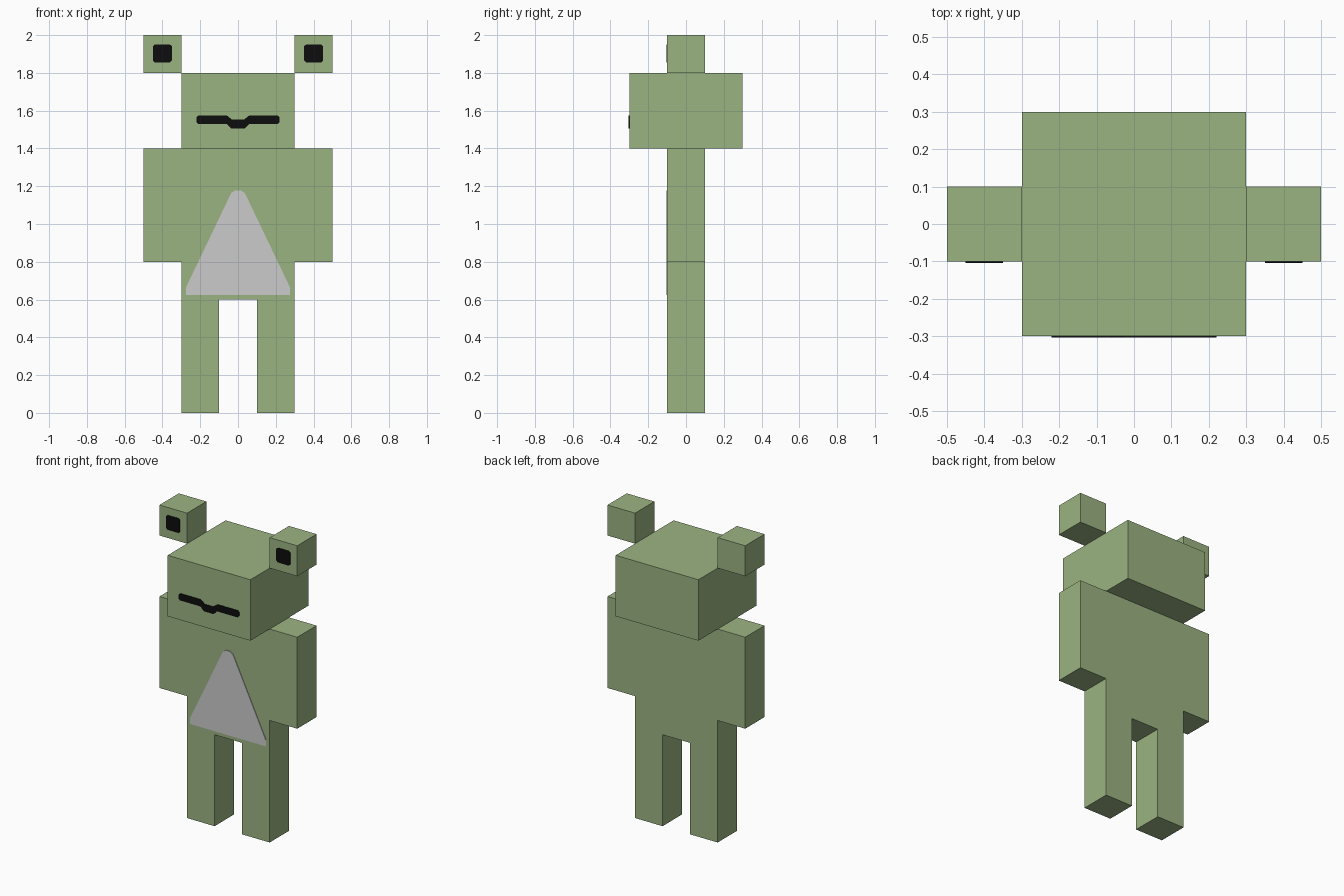
import bpy
import bmesh

cube = bpy.data.objects.get("Cube")
if cube:
    bpy.data.objects.remove(cube, do_unlink=True)


def material(name, rgb):
    mat = bpy.data.materials.new(name)
    mat.use_nodes = True
    color = (*rgb, 1.0)
    mat.diffuse_color = color
    mat.node_tree.nodes["Principled BSDF"].inputs["Base Color"].default_value = color
    return mat


green = material("soft green", (0.33, 0.456, 0.223))
grey = material("light grey", (0.597, 0.597, 0.597))
black = material("black", (0.004, 0.004, 0.004))


def add_object(name, bm, mat):
    bmesh.ops.recalc_face_normals(bm, faces=bm.faces)
    mesh = bpy.data.meshes.new(name)
    bm.to_mesh(mesh)
    bm.free()
    mesh.materials.append(mat)
    obj = bpy.data.objects.new(name, mesh)
    bpy.context.collection.objects.link(obj)
    return obj


def box(name, x, y, z, mat=green):
    """Box from (min, max) ranges along each axis."""
    bm = bmesh.new()
    bmesh.ops.create_cube(bm, size=1)
    for v in bm.verts:
        for axis, (low, high) in enumerate((x, y, z)):
            v.co[axis] = high if v.co[axis] > 0 else low
    return add_object(name, bm, mat)


def plate(name, outline, front, mat, thickness=0.004):
    """Thin plate with an (x, z) outline, lying on the front plane y = front."""
    bm = bmesh.new()
    face = bm.faces.new([bm.verts.new((x, front, z)) for x, z in outline])
    out = bmesh.ops.extrude_face_region(bm, geom=[face])["geom"]
    moved = [g for g in out if isinstance(g, bmesh.types.BMVert)]
    bmesh.ops.translate(bm, verts=moved, vec=(0, -thickness, 0))
    return add_object(name, bm, mat)


def mirrored(half):
    """Closed outline from its +x half."""
    return half + [(-x, z) for x, z in reversed(half)]


thin = (-0.1, 0.1)

# Head and torso
box("head", (-0.3, 0.3), (-0.3, 0.3), (1.4, 1.8))
box("torso", (-0.3, 0.3), thin, (0.6, 1.4))

# Limbs, ears and eyes on both sides
for side, s in (("left", 1), ("right", -1)):
    def span(a, b):
        return tuple(sorted((s * a, s * b)))

    box(side + "_arm", span(0.3, 0.5), thin, (0.8, 1.4))
    box(side + "_leg", span(0.1, 0.3), thin, (0.0, 0.6))
    box(side + "_ear", span(0.3, 0.5), thin, (1.8, 2.0))
    eye = mirrored([(0.04, 1.855), (0.05, 1.865), (0.05, 1.942), (0.04, 1.95)])
    plate(side + "_eye", [(x + s * 0.4, z) for x, z in eye], -0.1, black)

# Belly patch: a triangle with blunted corners
plate("belly_patch", mirrored([(0.275, 0.625), (0.275, 0.665), (0.05, 1.135),
                               (0.035, 1.165), (0.015, 1.178)]), -0.1, grey)

# Mouth: a thin line dipping in the middle
plate("mouth", mirrored([(0.035, 1.505), (0.06, 1.53), (0.21, 1.53), (0.22, 1.54),
                         (0.22, 1.565), (0.21, 1.575), (0.06, 1.575),
                         (0.03, 1.552)]), -0.3, black)
